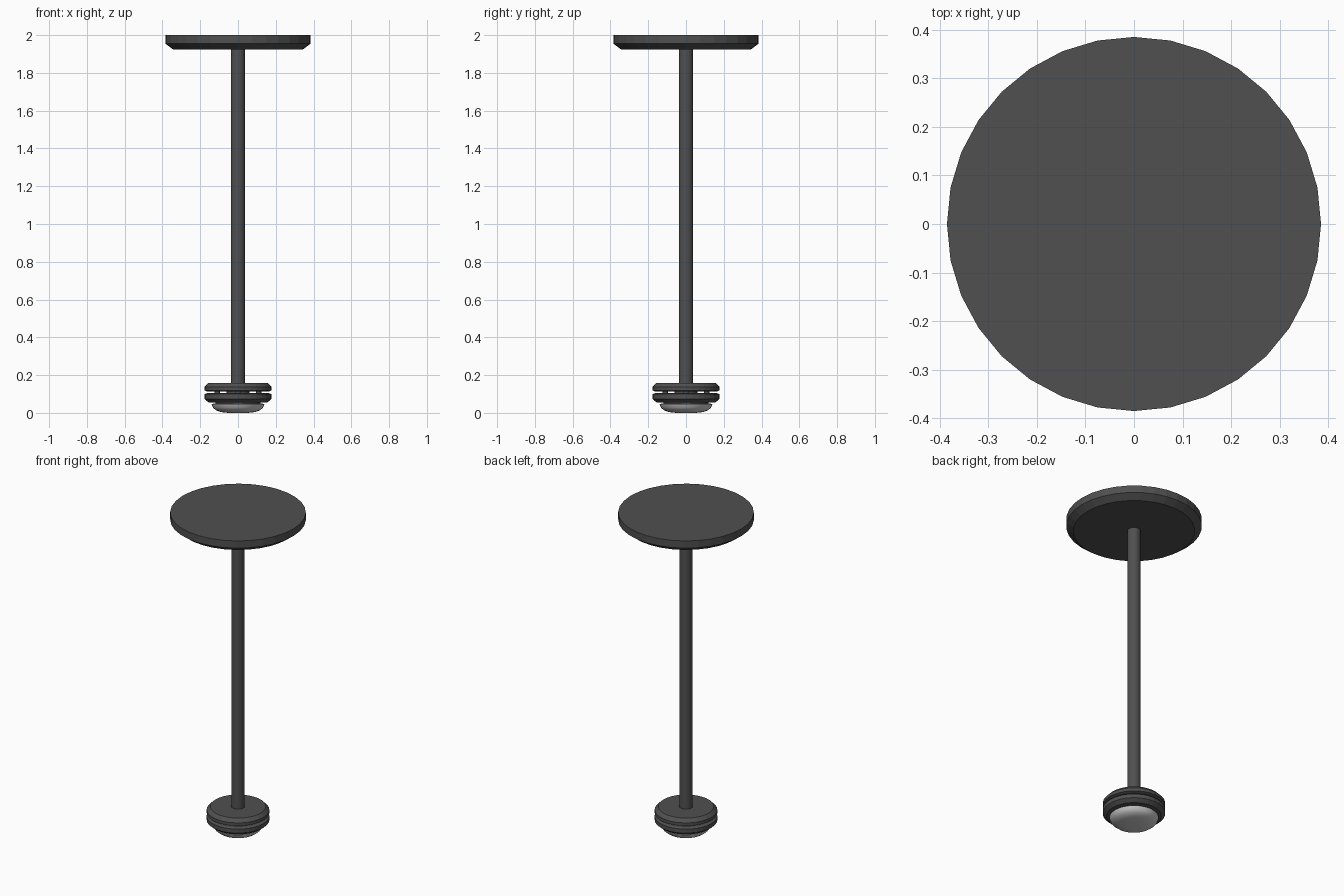
import bpy, bmesh, math
from mathutils import Matrix

if "Cube" in bpy.data.objects:
    bpy.data.objects.remove(bpy.data.objects["Cube"])

dark = bpy.data.materials.new("dark_metal")
dark.diffuse_color = (0.08, 0.08, 0.08, 1)
dark.use_nodes = True
dark.node_tree.nodes["Principled BSDF"].inputs["Base Color"].default_value = dark.diffuse_color


def lathe(name, profile, sides=32, mat=dark, smooth=False, at=(0, 0)):
    """Spin a bottom-to-top list of (radius, z) into a capped solid."""
    bm = bmesh.new()
    rings = []
    for r, z in profile:
        rings.append([bm.verts.new((at[0] + r * math.cos(2 * math.pi * i / sides),
                                    at[1] + r * math.sin(2 * math.pi * i / sides), z))
                      for i in range(sides)])
    for lo, hi in zip(rings, rings[1:]):
        for i in range(sides):
            j = (i + 1) % sides
            bm.faces.new((lo[i], lo[j], hi[j], hi[i]))
    bm.faces.new(rings[0][::-1])
    bm.faces.new(rings[-1])
    mesh = bpy.data.meshes.new(name)
    bm.to_mesh(mesh)
    bm.free()
    ob = bpy.data.objects.new(name, mesh)
    bpy.context.collection.objects.link(ob)
    if mat:
        mesh.materials.append(mat)
    if smooth:
        bpy.context.view_layer.objects.active = ob
        ob.select_set(True)
        bpy.ops.object.shade_smooth_by_angle(angle=math.radians(35))
        ob.select_set(False)
    return ob


# Ceiling plate with chamfered lower edge
lathe("ceiling_plate", [(0.345, 1.925), (0.385, 1.955), (0.385, 2.0)])

# Hanging rod
lathe("rod", [(0.038, 0.15), (0.038, 1.93)], smooth=True)

# Upper and lower halves of the lamp holder, separated by a thin gap
lathe("upper_collar", [(0.165, 0.114), (0.178, 0.119), (0.178, 0.138), (0.158, 0.159)])
lathe("lower_collar", [(0.155, 0.055), (0.178, 0.074), (0.178, 0.099), (0.165, 0.104)])

# Core and small posts joining the two halves
lathe("core", [(0.06, 0.09), (0.06, 0.13)])
for k in range(4):
    a = k * math.pi / 2
    lathe(f"post_{k + 1}", [(0.014, 0.095), (0.014, 0.125)], sides=12,
          at=(0.11 * math.cos(a), 0.11 * math.sin(a)))

# Lens neck and shallow domed lens
lathe("lens_neck", [(0.12, 0.035), (0.12, 0.06)])
lathe("lens", [(0.05, 0.0), (0.088, 0.004), (0.115, 0.013), (0.132, 0.027),
               (0.14, 0.045), (0.13, 0.05)], mat=None, smooth=True)
